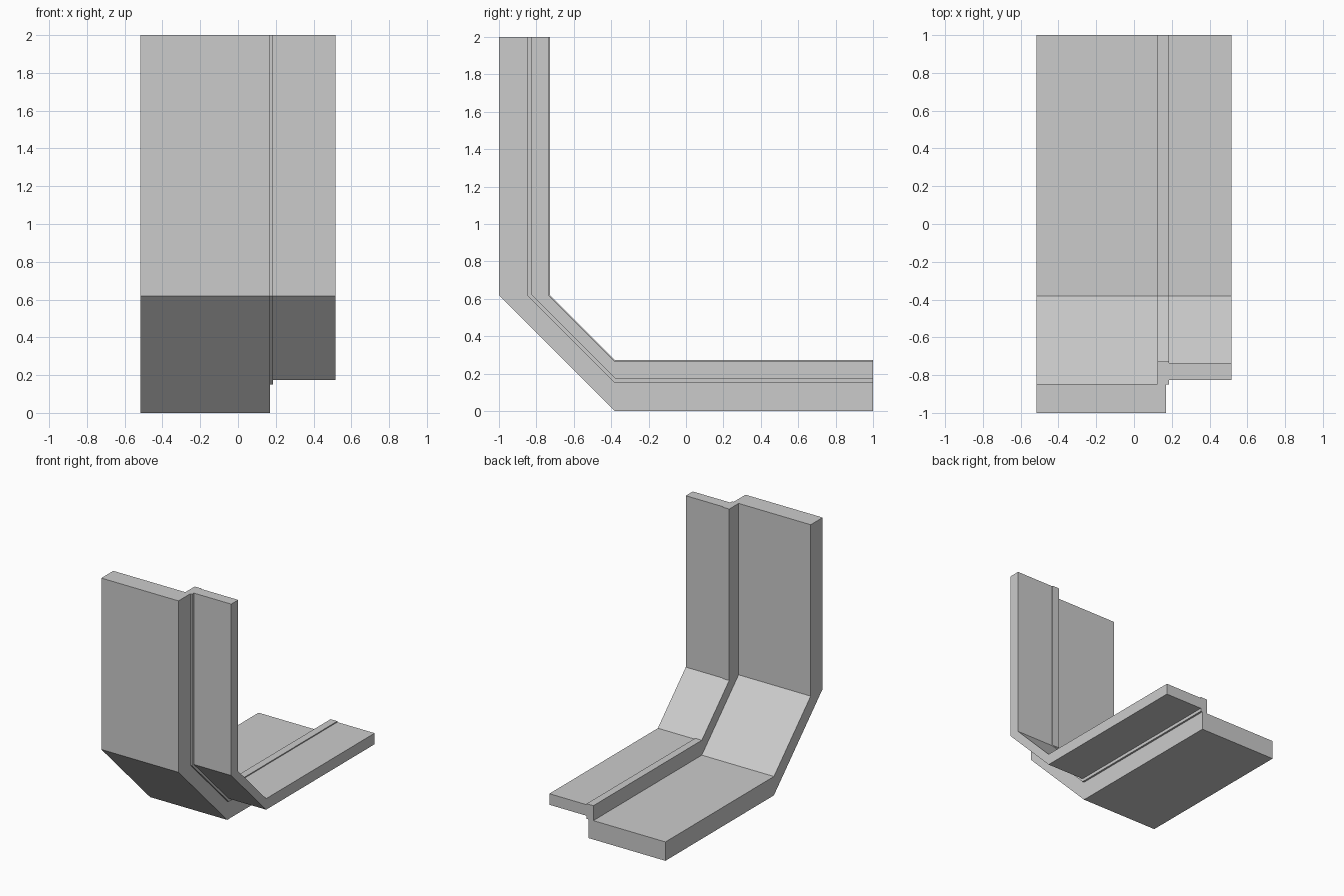
import bpy
import bmesh

cube = bpy.data.objects.get("Cube")
if cube:
    bpy.data.objects.remove(cube, do_unlink=True)

grey = bpy.data.materials.new("plain grey")
grey.use_nodes = True
grey.diffuse_color = (0.6, 0.6, 0.6, 1)
grey.node_tree.nodes["Principled BSDF"].inputs["Base Color"].default_value = (0.6, 0.6, 0.6, 1)

# Stepped cross-section: (x, depth inward from the outer surface)
section = [
    (-0.517, 0), (0.17, 0), (0.17, 0.15), (0.185, 0.15), (0.185, 0.175),
    (0.517, 0.175), (0.517, 0.264), (0.185, 0.264), (0.185, 0.272),
    (0.125, 0.272), (0.125, 0.152), (-0.517, 0.152),
]
BEND = 0.62


# Stations along the bent path: each gives (y, z) for a depth
def top_end(d):
    return (d - 1, 2)


def upper_bend(d):
    return (d - 1, BEND)


def lower_bend(d):
    return (BEND - 1, d)


def back_end(d):
    return (1, d)


# Sweep the section through the stations
bm = bmesh.new()
rings = [[bm.verts.new((x, *station(d))) for x, d in section]
         for station in (top_end, upper_bend, lower_bend, back_end)]
count = len(section)
for a, b in zip(rings, rings[1:]):
    for i in range(count):
        j = (i + 1) % count
        bm.faces.new((a[i], a[j], b[j], b[i]))
bm.faces.new(rings[0])
bm.faces.new(rings[-1][::-1])
bmesh.ops.recalc_face_normals(bm, faces=bm.faces)

mesh = bpy.data.meshes.new("bent_lap_panel")
bm.to_mesh(mesh)
bm.free()
mesh.materials.append(grey)
panel = bpy.data.objects.new("bent_lap_panel", mesh)
bpy.context.collection.objects.link(panel)
